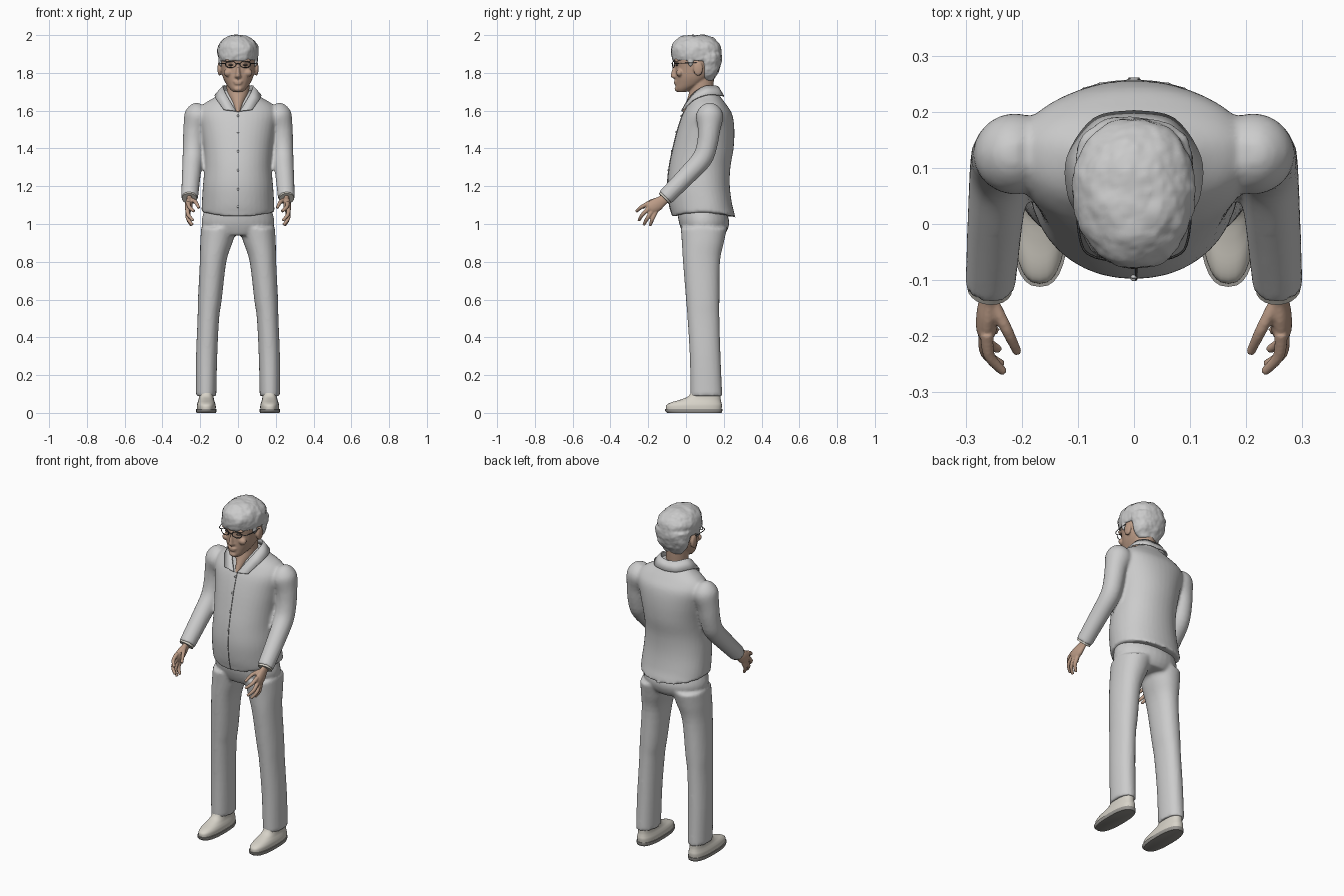
import bpy, bmesh, math
from mathutils import Vector, Matrix

SKIN = (0.50, 0.33, 0.24, 1)
HAIR = (0.62, 0.62, 0.65, 1)
SHOE = (0.68, 0.65, 0.58, 1)
SOLE = (0.30, 0.29, 0.27, 1)
DARK = (0.06, 0.06, 0.06, 1)


def spline(rows, k=4):
    """Catmull-Rom resampling of equal-length tuples."""
    out = []
    for i in range(len(rows) - 1):
        p = [rows[max(0, min(len(rows) - 1, i + j))] for j in (-1, 0, 1, 2)]
        for t in [j / k for j in range(k)]:
            out.append(tuple(0.5 * (2 * b + (c - a) * t + (2 * a - 5 * b + 4 * c - d) * t * t
                                    + (3 * b - a - 3 * c + d) * t ** 3) for a, b, c, d in zip(*p)))
    return out + [rows[-1]]


def skin_rings(bm, rings):
    vs = [[bm.verts.new(c) for c in r] for r in rings]
    n = len(vs[0])
    for a, b in zip(vs, vs[1:]):
        for i in range(n):
            bm.faces.new((a[i], a[(i + 1) % n], b[(i + 1) % n], b[i]))
    bm.faces.new(vs[0][::-1])
    bm.faces.new(vs[-1])


def loft(bm, rows, s=1, e=1.0, n=32):
    """Stacked sections: (z, centre x, half width, front y, widest y, back y)."""
    rings = []
    for z, cx, hw, yf, ym, yb in spline(rows):
        ring = []
        for i in range(n):
            a = 2 * math.pi * i / n
            sx, cy = (math.copysign(abs(v) ** e, v) for v in (math.sin(a), math.cos(a)))
            ring.append((s * (cx + hw * sx), ym + cy * ((yb - ym) if cy > 0 else (ym - yf)), z))
        rings.append(ring)
    skin_rings(bm, rings)


def tube(bm, pts, s=1, flat=1.0, n=20):
    """Round tube through (x, y, z, radius); flat squashes it in x."""
    pts = spline(pts)
    rings, nrm = [], Vector((1, 0, 0))
    for i, p in enumerate(pts):
        c = Vector(p[:3])
        t = (Vector(pts[min(i + 1, len(pts) - 1)][:3]) - Vector(pts[max(i - 1, 0)][:3])).normalized()
        nrm = (nrm - t * nrm.dot(t)).normalized()
        b = t.cross(nrm)
        ring = []
        for j in range(n):
            a = 2 * math.pi * j / n
            o = (nrm * math.cos(a) + b * math.sin(a)) * p[3]
            ring.append((s * (c.x + o.x * flat), c.y + o.y, c.z + o.z))
        rings.append(ring)
    skin_rings(bm, rings)


def ball(bm, c, r):
    bmesh.ops.create_uvsphere(bm, u_segments=20, v_segments=12, radius=1,
                              matrix=Matrix.Translation(c) @ Matrix.Diagonal((*r, 1)))


def finish(name, bm, color=None, voxel=0, smooth=4):
    bmesh.ops.recalc_face_normals(bm, faces=bm.faces[:])
    me = bpy.data.meshes.new(name)
    bm.to_mesh(me)
    bm.free()
    ob = bpy.data.objects.new(name, me)
    bpy.context.collection.objects.link(ob)
    if color:
        mat = bpy.data.materials.new(name + "_colour")
        mat.diffuse_color = color
        me.materials.append(mat)
    bpy.ops.object.select_all(action='DESELECT')
    ob.select_set(True)
    bpy.context.view_layer.objects.active = ob
    bpy.ops.object.shade_smooth_by_angle(angle=math.radians(50))
    if voxel:
        m = ob.modifiers.new("fuse", 'REMESH')
        m.mode, m.voxel_size, m.use_smooth_shade = 'VOXEL', voxel, True
        m = ob.modifiers.new("soften", 'SMOOTH')
        m.factor, m.iterations = 0.5, smooth
    return ob


# Shirt: torso and both sleeves fused
torso = [(1.045, 0, .193, -.072, .10, .262), (1.10, 0, .192, -.088, .10, .245), (1.2, 0, .186, -.098, .08, .232),
         (1.3, 0, .178, -.09, .08, .235), (1.4, 0, .182, -.07, .09, .252), (1.5, 0, .197, -.045, .11, .256),
         (1.58, 0, .212, -.018, .125, .245), (1.63, 0, .188, .01, .13, .215), (1.67, 0, .125, .03, .125, .185),
         (1.70, 0, .08, .045, .11, .165), (1.71, 0, .07, .05, .11, .16)]
bm = bmesh.new()
loft(bm, torso, e=.95, n=40)
for v in bm.verts:
    if v.co.z < 1.06:
        v.co.z += .02 - .03 * ((v.co.y - .09) / .17) ** 2
for s in (1, -1):
    tube(bm, [(.19, .125, 1.63, .025), (.2, .125, 1.61, .056), (.212, .125, 1.57, .073), (.23, .122, 1.5, .06),
              (.237, .112, 1.42, .055), (.24, .085, 1.345, .054), (.247, .01, 1.262, .05),
              (.256, -.11, 1.14, .045)], s)
finish("shirt", bm, voxel=.009, smooth=3)

# Shirt front seam and buttons
bm = bmesh.new()
fy = [(r[0], r[3]) for r in spline(torso) if 1.04 < r[0] < 1.595]
tube(bm, [(.004, y - .0005, z, .0022) for z, y in fy], n=6)
finish("shirt_front_seam", bm, (.25, .25, .25, 1))
bm = bmesh.new()
for z, y in fy[3::4]:
    ball(bm, (0, y - .001, z + .01), (.006, .004, .006))
finish("shirt_buttons", bm)

# Collar
inner = [(0, .17, 1.725), (.05, .158, 1.73), (.078, .105, 1.73), (.07, .05, 1.70), (.045, .01, 1.655), (.01, -.023, 1.597)]
outer = [(0, .2, 1.675), (.07, .187, 1.68), (.117, .12, 1.685), (.117, .055, 1.665), (.1, .02, 1.64), (.075, -.014, 1.605)]
bm = bmesh.new()
rows = [[bm.verts.new(p) for p in spline(r, 5)] for r in (inner, outer)]
for i in range(len(rows[0]) - 1):
    bm.faces.new((rows[0][i], rows[0][i + 1], rows[1][i + 1], rows[1][i]))
collar = finish("collar", bm)
collar.modifiers.new("mirror", 'MIRROR')
m = collar.modifiers.new("thickness", 'SOLIDIFY')
m.thickness, m.offset = .007, 0

# Trousers: hips and both legs fused
bm = bmesh.new()
loft(bm, [(.94, 0, .14, -.01, .09, .20), (.97, 0, .18, -.025, .09, .22), (1.02, 0, .192, -.04, .09, .228),
          (1.1, 0, .17, -.05, .09, .2)])
for s in (1, -1):
    loft(bm, [(.09, .169, .054, .024, .11, .192), (.3, .166, .056, .02, .1, .183), (.5, .157, .057, .008, .09, .177),
              (.6, .149, .063, 0, .09, .177), (.8, .132, .070, -.016, .08, .18), (.9, .115, .085, -.022, .09, .2),
              (.98, .1, .095, -.028, .1, .218)], s, e=.93)
finish("trousers", bm, voxel=.009, smooth=3)

# Shoes and soles
up, so = bmesh.new(), bmesh.new()
for s in (1, -1):
    loft(up, [(.018, .168, .050, -.106, .06, .188), (.04, .168, .050, -.104, .06, .19), (.055, .168, .046, -.08, .07, .187),
              (.07, .168, .041, -.03, .09, .184), (.09, .168, .039, .015, .1, .183), (.13, .168, .04, .035, .1, .18)],
         s, e=.8)
    loft(so, [(0, .168, .052, -.100, .05, .188), (.01, .168, .054, -.11, .05, .192), (.02, .168, .054, -.112, .05, .192)],
         s, e=.78)
finish("shoes", up, SHOE)
finish("shoe_soles", so, SOLE)

# Head and neck with nose, lips, brows, cheeks and ears
bm = bmesh.new()
loft(bm, [(1.698, 0, .025, -.044, -.02, 0), (1.715, 0, .043, -.054, 0, .03), (1.74, 0, .062, -.055, .03, .08),
          (1.78, 0, .081, -.056, .05, .13), (1.83, 0, .091, -.056, .06, .165), (1.88, 0, .095, -.061, .06, .175),
          (1.94, 0, .085, -.045, .06, .16), (1.975, 0, .05, 0, .06, .12)], e=.92)
loft(bm, [(1.592, 0, .010, -.022, 0, .05), (1.64, 0, .036, -.002, .06, .12), (1.68, 0, .056, .012, .08, .14),
          (1.72, 0, .06, .02, .08, .145), (1.8, 0, .062, .02, .08, .15)])
loft(bm, [(1.768, 0, .011, -.063, -.04, -.03), (1.78, 0, .018, -.08, -.05, -.03), (1.795, 0, .014, -.08, -.05, -.03),
          (1.85, 0, .009, -.064, -.04, -.03)])
for z, w in ((1.754, .026), (1.743, .022)):
    ball(bm, (0, -.053, z), (w, .011, .006))
ball(bm, (0, -.047, 1.715), (.022, .013, .014))
for s in (1, -1):
    ball(bm, (s * .04, -.05, 1.866), (.03, .014, .009))
    ball(bm, (s * .052, -.034, 1.80), (.024, .018, .02))
    ball(bm, (s * .098, .064, 1.822), (.011, .026, .038))
finish("head", bm, SKIN, voxel=.005, smooth=2)

# Eyes
bm = bmesh.new()
for s in (1, -1):
    ball(bm, (s * .037, -.048, 1.842), (.013, .009, .005))
finish("eyes", bm, (.12, .09, .08, 1))

# Hair: crown, back of the head and sideburns
bm = bmesh.new()
loft(bm, [(1.865, 0, .102, -.070, .06, .185), (1.90, 0, .107, -.078, .06, .19), (1.94, 0, .104, -.076, .06, .183),
          (1.972, 0, .083, -.053, .06, .16), (1.992, 0, .052, -.02, .06, .125), (2.0, 0, .02, .02, .06, .09)], e=.92)
loft(bm, [(1.762, 0, .055, .095, .11, .145), (1.80, 0, .085, .09, .11, .168), (1.85, 0, .101, .088, .11, .186),
          (1.9, 0, .104, .08, .11, .19)], e=.85)
for s in (1, -1):
    ball(bm, (s * .092, .025, 1.865), (.012, .016, .03))
hair = finish("hair", bm, HAIR, voxel=.006, smooth=3)
tex = bpy.data.textures.new("tousle", 'CLOUDS')
tex.noise_scale = .05
m = hair.modifiers.new("tousle", 'DISPLACE')
m.texture, m.strength, m.mid_level = tex, .014, .42

# Glasses: rims, bridge and temples
bm = bmesh.new()
for s in (1, -1):
    rim = [(.039 + .028 * math.cos(a), -.072 + .006 * (1 + math.cos(a)), 1.845 + .017 * math.sin(a), .0022)
           for a in [math.pi * i / 8 for i in range(17)]]
    tube(bm, rim, s, n=6)
    tube(bm, [(.067, -.06, 1.85, .0022), (.09, -.045, 1.85, .0022), (.1, .0, 1.852, .0022), (.1, .06, 1.855, .0022)], s, n=6)
tube(bm, [(-.012, -.072, 1.848, .0022), (0, -.076, 1.85, .0022), (.012, -.072, 1.848, .0022)], n=6)
finish("glasses", bm, DARK)

# Hands: palm, four fingers and thumb fused
bm, cuff = bmesh.new(), bmesh.new()
fingers = [[(.262, -.195, 1.112), (.258, -.235, 1.09), (.232, -.264, 1.066)],
           [(.266, -.19, 1.09), (.264, -.23, 1.05), (.236, -.25, 1.018)],
           [(.266, -.175, 1.075), (.266, -.205, 1.03), (.241, -.224, .995)],
           [(.262, -.16, 1.065), (.264, -.178, 1.025), (.246, -.19, .992)],
           [(.252, -.14, 1.13), (.226, -.19, 1.118), (.207, -.23, 1.085)]]
for s in (1, -1):
    tube(bm, [(.256, -.09, 1.155, .027), (.257, -.125, 1.125, .028), (.26, -.155, 1.103, .036), (.263, -.185, 1.085, .034),
              (.264, -.198, 1.076, .022)], s, flat=.55)
    for f in fingers:
        tube(bm, [(*p, r) for p, r in zip(f, (.012, .0105, .008))], s, n=12)
    tube(cuff, [(.255, -.095, 1.155, .040), (.257, -.116, 1.134, .040)], s)
finish("hands", bm, SKIN, voxel=.004, smooth=2)
finish("cuff_linings", cuff, SHOE)
